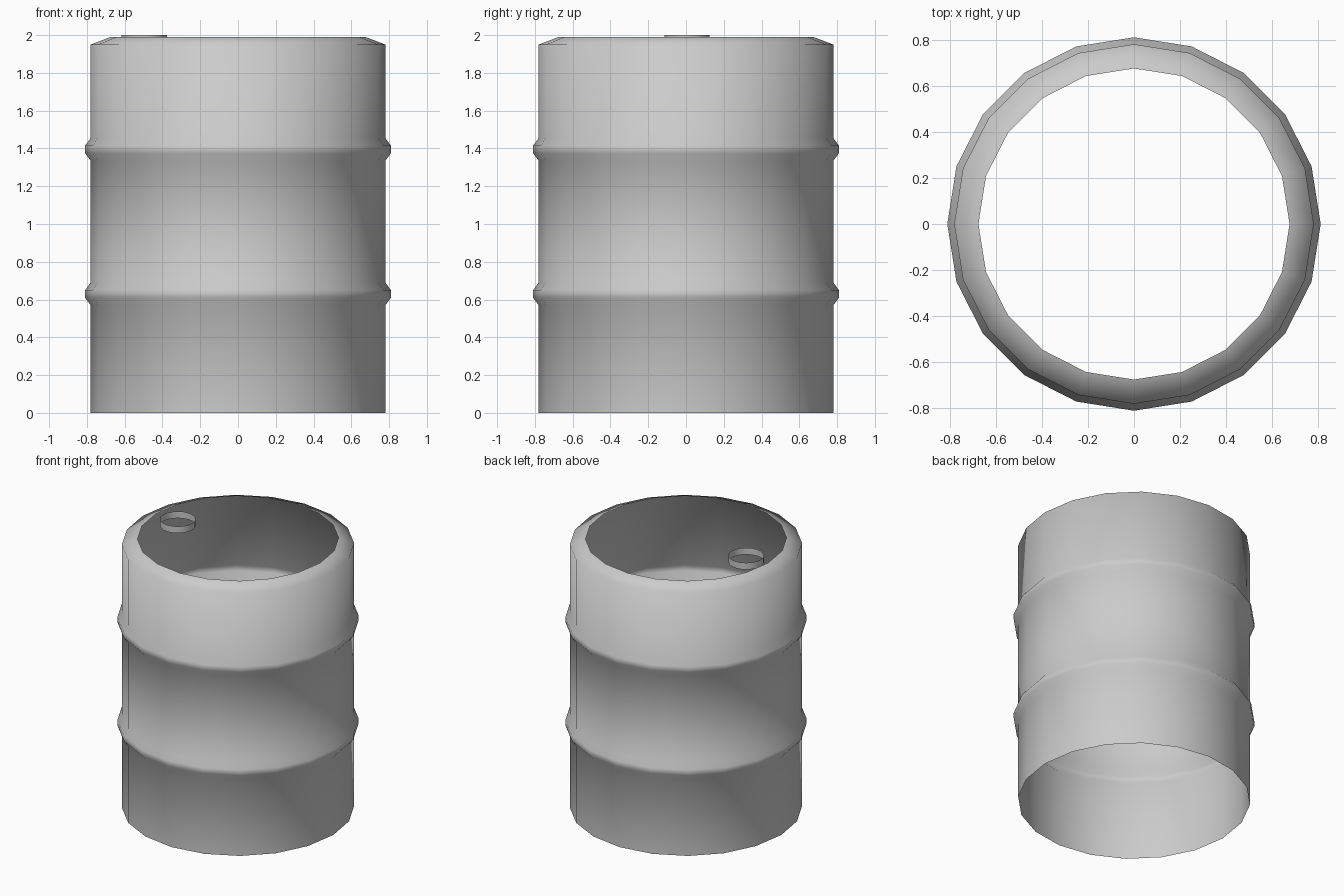
import bpy
import bmesh
from math import sin, cos, tau

cube = bpy.data.objects.get("Cube")
if cube:
    bpy.data.objects.remove(cube, do_unlink=True)

steel = bpy.data.materials.new("light_grey_steel")
steel.use_nodes = True
GREY = (0.6, 0.6, 0.6, 1.0)
steel.diffuse_color = GREY
steel.node_tree.nodes["Principled BSDF"].inputs["Base Color"].default_value = GREY


def lathe(name, profile, sides, centre=(0, 0)):
    """Open, smooth shell of revolution from (radius, height) points."""
    bm = bmesh.new()
    rings = [[bm.verts.new((r * cos(tau * i / sides), r * sin(tau * i / sides), z))
              for i in range(sides)] for r, z in profile]
    for low, high in zip(rings, rings[1:]):
        for i in range(sides):
            j = (i + 1) % sides
            face = bm.faces.new((low[i], low[j], high[j], high[i]))
            face.smooth = True
    mesh = bpy.data.meshes.new(name)
    bm.to_mesh(mesh)
    bm.free()
    mesh.materials.append(steel)
    obj = bpy.data.objects.new(name, mesh)
    obj.location = (*centre, 0)
    bpy.context.collection.objects.link(obj)
    return obj


# Drum wall: two raised hoops and an inward-sloping lip, open at both ends
WALL, HOOP = 0.78, 0.81
profile = [(WALL, 0)]
for z in (0.63, 1.395):
    profile += [(WALL, z - 0.06), (HOOP, z - 0.02), (HOOP, z + 0.02), (WALL, z + 0.06)]
profile += [(WALL, 1.95), (0.675, 1.99)]
lathe("drum_wall", profile, 20)

# Bung collar near the left edge of the opening
lathe("bung_collar", [(0.12, 1.95), (0.12, 2.0)], 20, (-0.497, 0.005))
